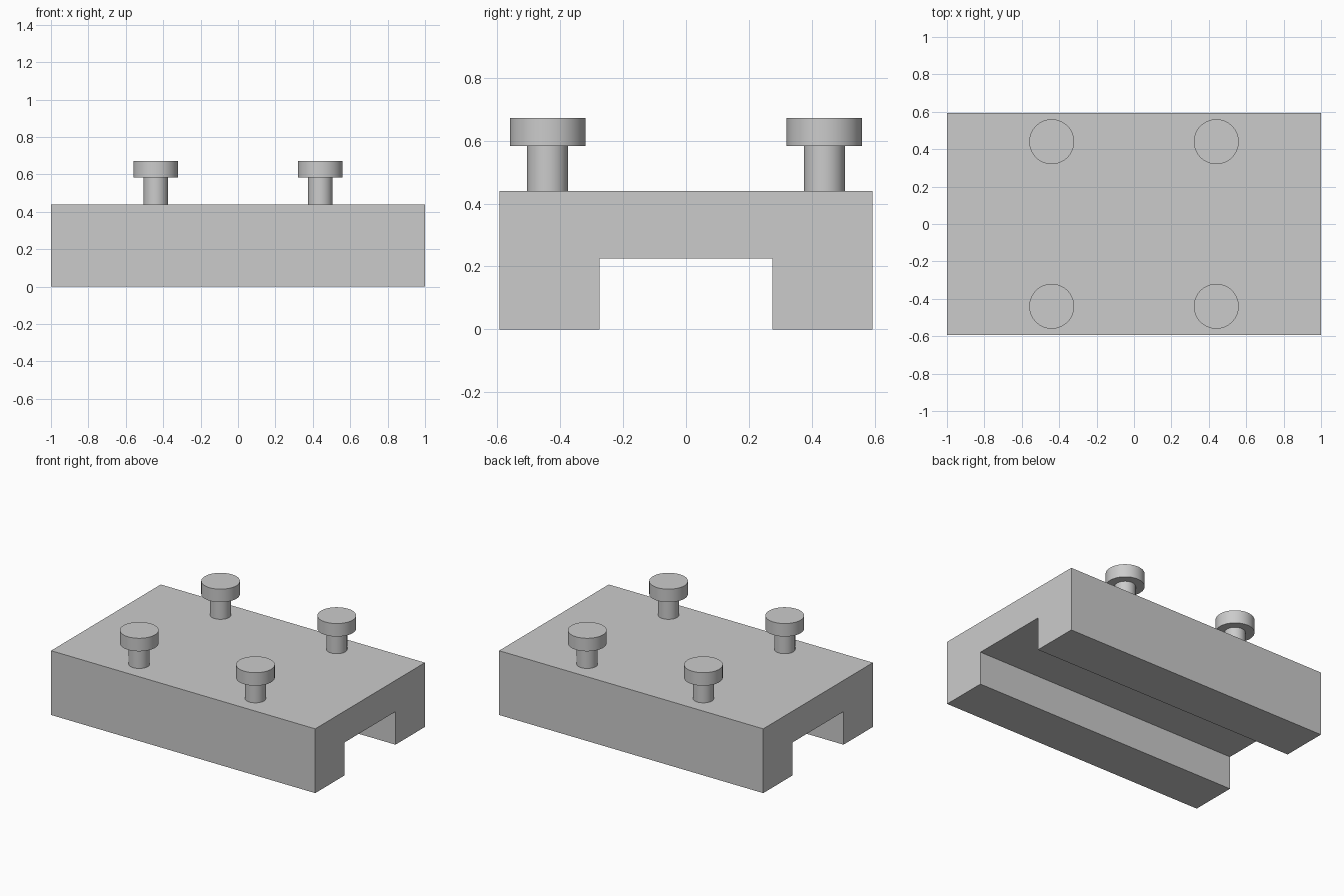
import bpy
import bmesh
import math

if "Cube" in bpy.data.objects:
    bpy.data.objects.remove(bpy.data.objects["Cube"], do_unlink=True)

# Single light grey material
grey = bpy.data.materials.new("light grey")
grey.use_nodes = True
colour = (0.6, 0.6, 0.6, 1)
grey.diffuse_color = colour
grey.node_tree.nodes["Principled BSDF"].inputs["Base Color"].default_value = colour

HALF_LENGTH, HALF_WIDTH, TOP = 1.0, 0.593, 0.44
SLOT_HALF, SLOT_TOP = 0.275, 0.226
PIN = 0.44


def add_object(name, bm):
    bmesh.ops.recalc_face_normals(bm, faces=bm.faces)
    mesh = bpy.data.meshes.new(name)
    bm.to_mesh(mesh)
    bm.free()
    mesh.materials.append(grey)
    obj = bpy.data.objects.new(name, mesh)
    bpy.context.collection.objects.link(obj)
    return obj


# Channel block: half of the cross-section, mirrored in y and extruded along x
half = [(SLOT_HALF, SLOT_TOP), (SLOT_HALF, 0), (HALF_WIDTH, 0), (HALF_WIDTH, TOP)]
section = half + [(-y, z) for y, z in reversed(half)]
bm = bmesh.new()
face = bm.faces.new([bm.verts.new((-HALF_LENGTH, y, z)) for y, z in section])
extruded = bmesh.ops.extrude_face_region(bm, geom=[face])["geom"]
moved = [v for v in extruded if isinstance(v, bmesh.types.BMVert)]
bmesh.ops.translate(bm, verts=moved, vec=(2 * HALF_LENGTH, 0, 0))
add_object("channel_block", bm)


# Headed pin: a stepped profile spun around z
def add_pin(name, x, y):
    profile = [(0, TOP), (0.065, TOP), (0.065, 0.583),
               (0.12, 0.583), (0.12, 0.672), (0, 0.672)]
    bm = bmesh.new()
    verts = [bm.verts.new((r, 0, z)) for r, z in profile]
    edges = [bm.edges.new(pair) for pair in zip(verts, verts[1:])]
    bmesh.ops.spin(bm, geom=verts + edges, cent=(0, 0, 0), axis=(0, 0, 1),
                   angle=math.tau, steps=64)
    bmesh.ops.remove_doubles(bm, verts=bm.verts, dist=0.0001)
    pin = add_object(name, bm)
    pin.location = (x, y, 0)
    bpy.ops.object.select_all(action="DESELECT")
    pin.select_set(True)
    bpy.context.view_layer.objects.active = pin
    bpy.ops.object.shade_smooth_by_angle(angle=math.radians(30))


# Four pins on the top, one near each corner
for end, y in (("front", -PIN), ("back", PIN)):
    for side, x in (("right", -PIN), ("left", PIN)):
        add_pin(f"{end}_{side}_pin", x, y)
